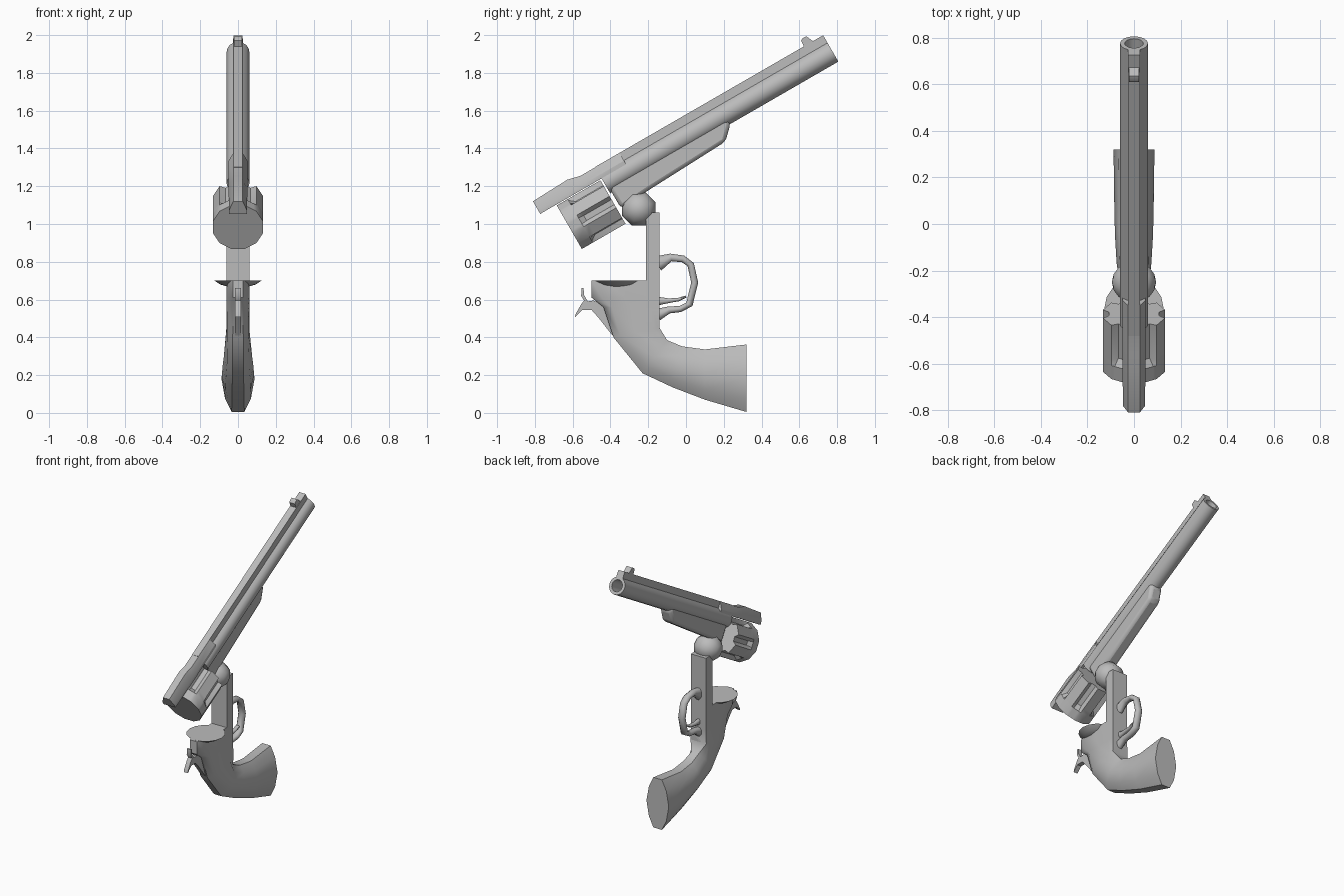
import bpy
import bmesh
from math import sin, cos, pi, radians
from mathutils import Vector, Matrix

cube = bpy.data.objects.get("Cube")
if cube:
    bpy.data.objects.remove(cube)

GREY = (0.5, 0.5, 0.5, 1)
steel = bpy.data.materials.new("plain grey")
steel.use_nodes = True
steel.diffuse_color = GREY
steel.node_tree.nodes["Principled BSDF"].inputs["Base Color"].default_value = GREY

# The barrel group hinges open about a pivot: local (x, along, up)
PIVOT = Vector((0, -0.25, 1.08))
TILT = Matrix.Translation(PIVOT) @ Matrix.Rotation(radians(30), 4, 'X')
UPRIGHT = Matrix.Identity(4)


def finish(bm, name, matrix=UPRIGHT, angle=40):
    bm.transform(matrix)
    bmesh.ops.recalc_face_normals(bm, faces=bm.faces)
    mesh = bpy.data.meshes.new(name)
    bm.to_mesh(mesh)
    bm.free()
    mesh.materials.append(steel)
    obj = bpy.data.objects.new(name, mesh)
    bpy.context.collection.objects.link(obj)
    bpy.ops.object.select_all(action='DESELECT')
    obj.select_set(True)
    bpy.context.view_layer.objects.active = obj
    bpy.ops.object.shade_smooth_by_angle(angle=radians(angle))
    return obj


def loft(name, sections, matrix=UPRIGHT, angle=40):
    """Skin a list of equal-length closed rings and cap both ends."""
    bm = bmesh.new()
    rings = [[bm.verts.new(p) for p in ring] for ring in sections]
    n = len(rings[0])
    for a, b in zip(rings, rings[1:]):
        for i in range(n):
            j = (i + 1) % n
            bm.faces.new((a[i], a[j], b[j], b[i]))
    bm.faces.new(rings[0])
    bm.faces.new(rings[-1])
    return finish(bm, name, matrix, angle)


def plate(name, outline, half, matrix=UPRIGHT, bevel=0):
    """Side outline of (y, z) points given a thickness across x."""
    obj = loft(name, [[(x, y, z) for y, z in outline] for x in (-half, half)], matrix)
    if bevel:
        mod = obj.modifiers.new("soft_edges", 'BEVEL')
        mod.width = bevel
        mod.segments = 2
    return obj


def tube(name, path, wide, thick):
    """Eight-sided bar along a (y, z) path, thickness given per point."""
    pts = [Vector(p) for p in path]
    rings = []
    for i, p in enumerate(pts):
        d = (pts[min(i + 1, len(pts) - 1)] - pts[max(i - 1, 0)]).normalized()
        ring = []
        for k in range(8):
            a = (k + 0.5) * pi / 4
            s = thick[i] * sin(a)
            ring.append((wide * cos(a), p.x - d.y * s, p.y + d.x * s))
        rings.append(ring)
    return loft(name, rings, angle=60)


# Barrel: round tube with a flat sighting rib and an open bore
AXIS, R, RIB = 0.207, 0.06, 0.025
arc = [radians(65 - 310 * i / 14) for i in range(15)]


def barrel_ring(u):
    ring = [(R * cos(a), u, AXIS + R * sin(a)) for a in arc]
    return ring + [(-RIB, u, 0.308), (RIB, u, 0.308)]


def bore_ring(u):
    angles = arc + [radians(100), radians(80)]
    return [(0.04 * cos(a), u, AXIS + 0.04 * sin(a)) for a in angles]


loft("barrel", [barrel_ring(-0.09), barrel_ring(1.305), bore_ring(1.305), bore_ring(1.15)], TILT)

# Lug under the barrel
plate("barrel_lug", [(-0.08, 0.22), (-0.08, 0.05), (0.1, 0.06), (0.575, 0.079),
                     (0.645, 0.147), (0.645, 0.2)], 0.045, TILT, 0.02)

# Top strap over the cylinder
strap = []
for u, top, wide in ((-0.465, 0.315, 0.047), (-0.25, 0.323, 0.05),
                     (-0.18, 0.306, 0.05), (0.06, 0.306, 0.05)):
    strap.append([(-wide, u, 0.238), (wide, u, 0.238), (wide, u, 0.26),
                  (RIB, u, top), (-RIB, u, top), (-wide, u, 0.26)])
loft("top_strap", strap, TILT, 25)

# Front sight
plate("front_sight", [(1.185, 0.29), (1.19, 0.342), (1.2, 0.348), (1.225, 0.348),
                      (1.25, 0.29)], 0.022, TILT)


# Fluted cylinder: twelve flats, every second one hollowed
def drum_ring(u, depth):
    ring = []
    for k in range(6):
        for deg, inner in ((-15, 0), (-8, 1), (8, 1), (15, 0)):
            a = radians(60 * k + deg)
            r = 0.133 / cos(radians(deg)) - depth * inner
            ring.append((r * cos(a), u, 0.1 + r * sin(a)))
    return ring


loft("cylinder", [drum_ring(-0.367, 0), drum_ring(-0.3, 0), drum_ring(-0.27, 0.025),
                  drum_ring(-0.1, 0.025)], TILT, 35)

# Hinge knuckle
bm = bmesh.new()
bmesh.ops.create_uvsphere(bm, u_segments=8, v_segments=8, radius=0.095)
bm.transform(Matrix.Translation(PIVOT) @ Matrix.Rotation(pi / 2, 4, 'Y')
             @ Matrix.Rotation(pi / 8, 4, 'Z'))
finish(bm, "hinge_knuckle", angle=50)

# Upright frame post
plate("frame_post", [(-0.212, 0.45), (-0.14, 0.45), (-0.14, 1.06), (-0.212, 1.06)], 0.06)

# Frame and grip: rings between an outer and an inner edge point
SQUARE = ((0, 0.45), (0.15, 0.9), (0.5, 1), (0.85, 1), (1, 1))
ROUND = ((0, 0.38), (0.2, 0.78), (0.5, 1), (0.8, 0.78), (1, 0.38))


def grip_ring(outer, inner, half, shape):
    a, b = Vector(outer), Vector(inner)
    right = [(half * w, *a.lerp(b, t)) for t, w in shape]
    return right + [(-x, y, z) for x, y, z in reversed(right)]


loft("frame_and_grip", [
    grip_ring((-0.5, 0.7), (-0.14, 0.7), 0.06, SQUARE),
    grip_ring((-0.5, 0.61), (-0.14, 0.61), 0.06, SQUARE),
    grip_ring((-0.437, 0.56), (-0.14, 0.55), 0.06, SQUARE),
    grip_ring((-0.384, 0.4), (-0.14, 0.45), 0.062, SQUARE),
    grip_ring((-0.23, 0.21), (-0.1, 0.385), 0.075, ROUND),
    grip_ring((-0.07, 0.135), (-0.02, 0.352), 0.082, ROUND),
    grip_ring((0.1, 0.07), (0.1, 0.336), 0.085, ROUND),
    grip_ring((0.32, 0.005), (0.32, 0.362), 0.088, ROUND)], angle=50)

# Dished recoil shield on top of the frame
shield = []
for r, z in ((0.05, 0.667), (0.095, 0.68), (0.127, 0.702)):
    shield.append([(r * cos(k * pi / 8), -0.362 + r * sin(k * pi / 8), z) for k in range(16)])
loft("recoil_shield", shield)

# Trigger guard and trigger
tube("trigger_guard", [(-0.15, 0.79), (-0.08, 0.823), (-0.015, 0.815), (0.025, 0.785),
                       (0.046, 0.69), (0.018, 0.575), (-0.03, 0.55), (-0.09, 0.545),
                       (-0.15, 0.52)], 0.026,
     [0.045, 0.022, 0.02, 0.02, 0.02, 0.02, 0.018, 0.02, 0.035])
tube("trigger", [(-0.15, 0.592), (-0.09, 0.594), (-0.04, 0.6), (0, 0.616)], 0.015,
     [0.025, 0.013, 0.01, 0.006])

# Hammer with its spur
plate("hammer", [(-0.39, 0.41), (-0.46, 0.5), (-0.5, 0.545), (-0.55, 0.545), (-0.588, 0.507),
                 (-0.585, 0.522), (-0.555, 0.575), (-0.54, 0.595), (-0.555, 0.62),
                 (-0.552, 0.66), (-0.542, 0.66), (-0.54, 0.625), (-0.52, 0.59),
                 (-0.49, 0.595), (-0.43, 0.57), (-0.37, 0.44)], 0.016)
